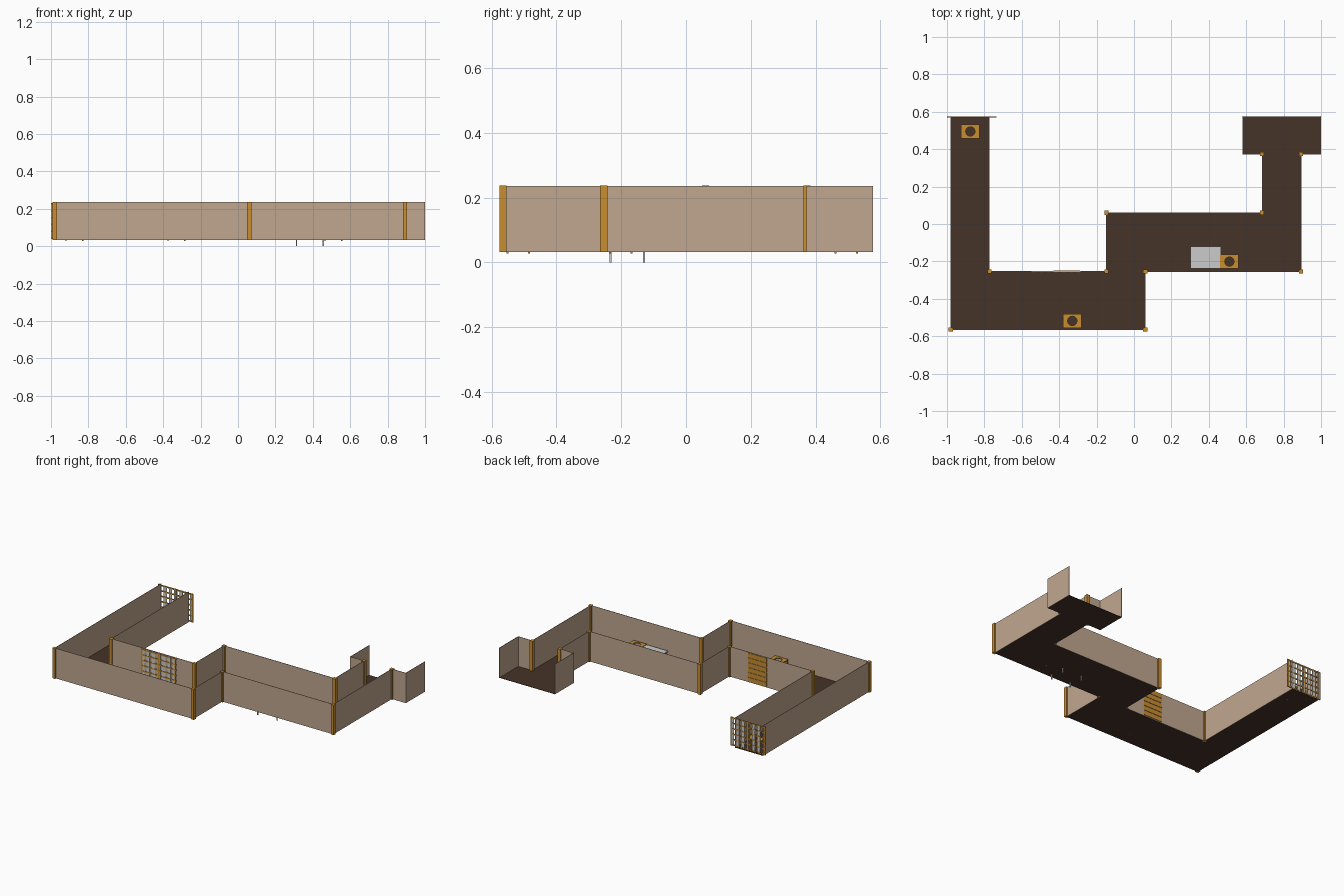
import bpy, bmesh, math
from mathutils import Vector

if "Cube" in bpy.data.objects:
    bpy.data.objects.remove(bpy.data.objects["Cube"])


def material(name, rgb):
    m = bpy.data.materials.new(name)
    m.diffuse_color = (*rgb, 1)
    m.use_nodes = True
    m.node_tree.nodes["Principled BSDF"].inputs["Base Color"].default_value = m.diffuse_color
    return m


PLASTER = material("plaster", (0.53, 0.39, 0.28))
WOOD = material("wood", (0.58, 0.27, 0.03))
DARK = material("dark_floor", (0.06, 0.032, 0.021))
FLOOR, TOP = 0.032, 0.236


def finish(name, bm, mat=None):
    bmesh.ops.recalc_face_normals(bm, faces=bm.faces)
    me = bpy.data.meshes.new(name)
    bm.to_mesh(me)
    bm.free()
    ob = bpy.data.objects.new(name, me)
    bpy.context.collection.objects.link(ob)
    if mat:
        me.materials.append(mat)
    return ob


def add_box(bm, lo, hi):
    lo, hi = Vector(lo), Vector(hi)
    verts = bmesh.ops.create_cube(bm, size=1)["verts"]
    for v in verts:
        v.co = (lo + hi) / 2 + v.co * (hi - lo)


def boxes(name, items, mat=None):
    bm = bmesh.new()
    for lo, hi in items:
        add_box(bm, lo, hi)
    return finish(name, bm, mat)


# Corridor outline as two wall runs joined by the open ends
outer = [(-0.98, 0.576), (-0.98, -0.565), (0.06, -0.565), (0.06, -0.254),
         (0.893, -0.254), (0.893, 0.374), (0.998, 0.374), (0.998, 0.576)]
inner = [(0.582, 0.576), (0.582, 0.374), (0.685, 0.374), (0.685, 0.06),
         (-0.147, 0.06), (-0.147, -0.254), (-0.773, -0.254), (-0.773, 0.576)]

# Floor slab
bm = bmesh.new()
face = bm.faces.new([bm.verts.new((x, y, FLOOR)) for x, y in outer + inner])
ext = bmesh.ops.extrude_face_region(bm, geom=[face])
for v in ext["geom"]:
    if isinstance(v, bmesh.types.BMVert):
        v.co.z += 0.002
finish("floor", bm, DARK)

# Thin plaster walls
T = 0.0015
for name, run in (("outer_walls", outer), ("inner_walls", inner)):
    boxes(name, [((min(a[0], b[0]) - T, min(a[1], b[1]) - T, FLOOR),
                  (max(a[0], b[0]) + T, max(a[1], b[1]) + T, TOP))
                 for a, b in zip(run, run[1:])], PLASTER)

# Timber posts at the corridor corners
R = 0.011
posts = outer[1:6] + inner[2:7]
boxes("corner_posts", [((x - R, y - R, FLOOR), (x + R, y + R, TOP + 0.001))
                       for x, y in posts], WOOD)


# Barred gate: grey uprights and timber rails
def gate(name, x, y, side):
    w, z0, z1 = 0.265, 0.038, 0.232
    bars, rails = [], []
    n = 7
    for i in range(n):
        cx = x + 0.014 + (w - 0.028) * i / (n - 1)
        bars.append(((cx - 0.012, y - 0.001, z0), (cx + 0.012, y + 0.001, z1)))
    for i in range(6):
        cz = z0 + 0.006 + (z1 - z0 - 0.012) * i / 5
        rails.append(((x, y - 0.0025, cz - 0.004), (x + w, y + 0.0025, cz + 0.004)))
    for fx in (0.03, 0.5, 0.97):
        cx = x + w * fx
        rails.append(((cx - 0.005, y - 0.003, z0), (cx + 0.005, y + 0.003, z1)))
    boxes(name + "_bars", bars)
    boxes(name + "_rails", rails, WOOD)


gate("end_gate", -1.0, 0.572, 1)
gate("wall_gate", -0.548, -0.2575, -1)

# Timber slats on the far side of the wall gate
boxes("gate_slats", [((-0.43, -0.253, 0.038 + i * 0.033),
                      (-0.29, -0.249, 0.066 + i * 0.033)) for i in range(6)], WOOD)


# Wooden stand with a round hole in its top
def stand(name, x, y):
    hx, hy, z0, z1, r, n = 0.049, 0.037, 0.086, 0.094, 0.025, 24
    bm = bmesh.new()
    rings = []
    for z in (z0, z1):
        hole, edge = [], []
        for i in range(n):
            a = 2 * math.pi * (i + 0.5 * (n % 8 != 0)) / n
            c, s = math.cos(a), math.sin(a)
            k = 1 / max(abs(c), abs(s))
            hole.append(bm.verts.new((x + r * c, y + r * s, z)))
            edge.append(bm.verts.new((x + hx * c * k, y + hy * s * k, z)))
        rings.append((hole, edge))
    (h0, e0), (h1, e1) = rings
    for p, q in ((h0, e0), (e0, e1), (e1, h1), (h1, h0)):
        for i in range(n):
            j = (i + 1) % n
            bm.faces.new((p[i], p[j], q[j], q[i]))
    for sx in (-1, 1):
        for sy in (-1, 1):
            cx, cy = x + sx * (hx - 0.004), y + sy * (hy - 0.004)
            add_box(bm, (cx - 0.003, cy - 0.003, 0.028), (cx + 0.003, cy + 0.003, z0))
    finish(name, bm, WOOD)


for i, (x, y) in enumerate([(-0.875, 0.495), (-0.33, -0.518), (0.51, -0.201)]):
    stand(f"holed_stand_{i + 1}", x, y)

# Grey table whose legs reach below the floor
boxes("table_top", [((0.302, -0.238, 0.082), (0.465, -0.12, 0.09))])
boxes("table_legs", [((x - 0.003, y - 0.003, 0), (x + 0.003, y + 0.003, 0.082))
                     for x in (0.312, 0.456) for y in (-0.233, -0.129)])
